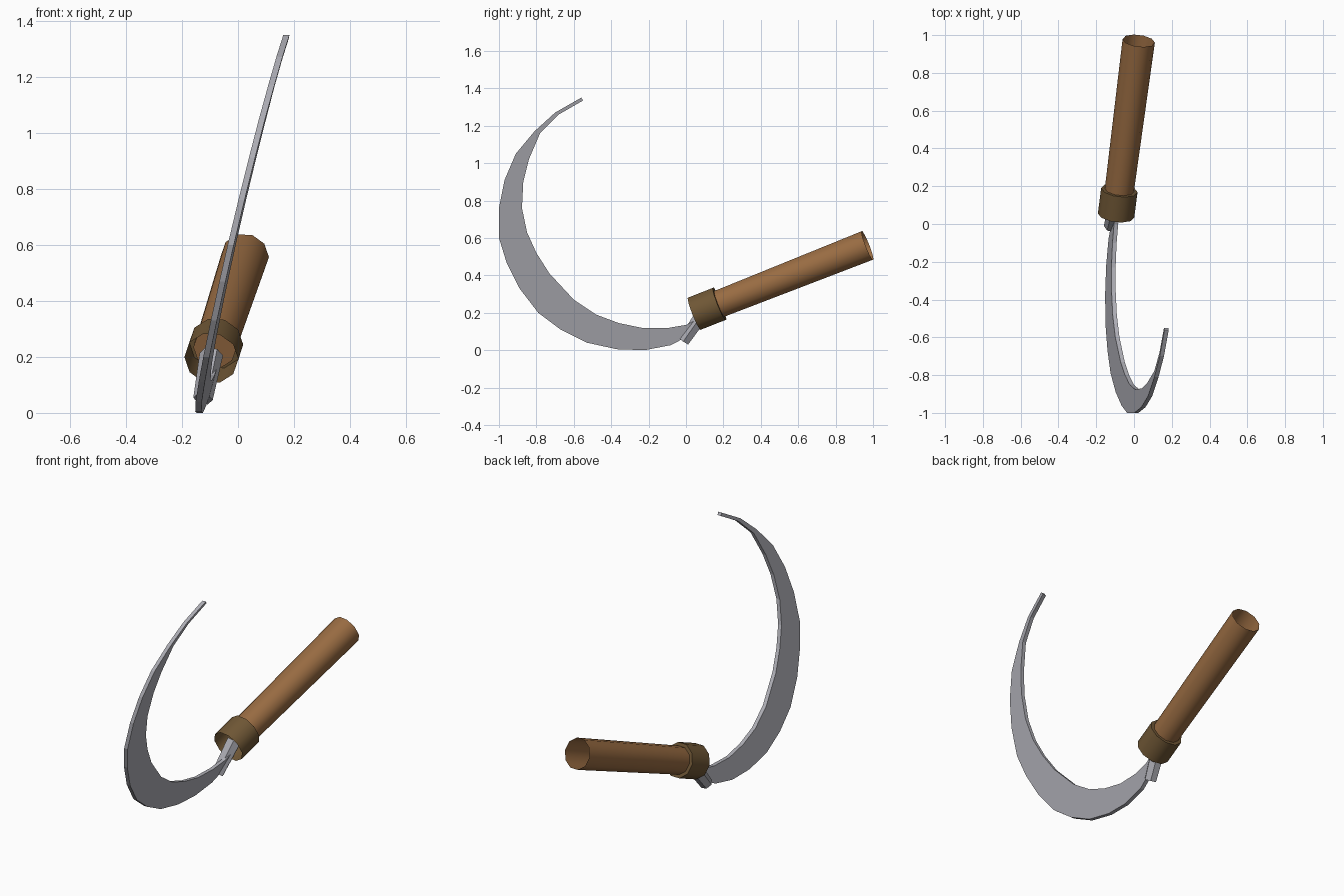
import bpy
import bmesh
import math
from mathutils import Vector

if "Cube" in bpy.data.objects:
    bpy.data.objects.remove(bpy.data.objects["Cube"], do_unlink=True)


def make_material(name, rgb):
    mat = bpy.data.materials.new(name)
    mat.use_nodes = True
    color = (*rgb, 1.0)
    mat.diffuse_color = color
    mat.node_tree.nodes["Principled BSDF"].inputs["Base Color"].default_value = color
    return mat


steel = make_material("grey steel", (0.42, 0.42, 0.46))
wood = make_material("brown wood", (0.32, 0.15, 0.055))
dark_wood = make_material("dark brown binding", (0.16, 0.095, 0.036))


def finish(name, bm, mat, smooth=False):
    bmesh.ops.recalc_face_normals(bm, faces=bm.faces)
    mesh = bpy.data.meshes.new(name)
    bm.to_mesh(mesh)
    bm.free()
    mesh.materials.append(mat)
    obj = bpy.data.objects.new(name, mesh)
    bpy.context.collection.objects.link(obj)
    if smooth:
        bpy.ops.object.select_all(action="DESELECT")
        obj.select_set(True)
        bpy.context.view_layer.objects.active = obj
        bpy.ops.object.shade_smooth_by_angle(angle=math.radians(40))
    return obj


def lathe(name, start, end, profile, sides, mat, smooth=True):
    """Spin (fraction along axis, radius) rings around the start-end axis; radius 0 closes."""
    start, end = Vector(start), Vector(end)
    axis = end - start
    side = axis.cross(Vector((1, 0, 0))).normalized()
    up = axis.cross(side).normalized()
    bm = bmesh.new()
    rings = []
    for t, radius in profile:
        ring = []
        for i in range(sides):
            a = math.tau * (i + 0.5) / sides
            offset = side * math.cos(a) + up * math.sin(a)
            ring.append(bm.verts.new(start + axis * t + offset * radius))
        rings.append(ring)
    for low, high in zip(rings, rings[1:]):
        for i in range(sides):
            j = (i + 1) % sides
            bm.faces.new((low[i], low[j], high[j], high[i]))
    bmesh.ops.remove_doubles(bm, verts=bm.verts, dist=0.0001)
    return finish(name, bm, mat, smooth)


# Handle and binding collar share one axis
front = Vector((-0.095, 0.045, 0.195))
back = Vector((0.025, 0.97, 0.56))
collar_back = front.lerp(back, 0.145)
lathe("handle", front.lerp(back, 0.1), back,
      [(0, 0), (0, 0.077), (1, 0.086)], 10, wood)
lathe("collar", front, collar_back,
      [(0, 0.097), (1, 0.097), (1, 0.07)], 10, dark_wood)

# Short tang joining the blade to the collar
lathe("tang", (-0.125, -0.012, 0.05), (-0.095, 0.1, 0.21),
      [(0, 0), (0, 0.035), (1, 0.042), (1, 0)], 6, steel, False)

# Crescent blade: outer and inner edges in the side plane, tip to root
outer = [(-.56, 1.35), (-.7, 1.27), (-.81, 1.17), (-.91, 1.05), (-.97, .91),
         (-1, .76), (-1, .6), (-.96, .47), (-.89, .33), (-.79, .2), (-.67, .11),
         (-.53, .04), (-.37, .005), (-.22, 0), (-.08, .027), (.01, .075)]
inner = [(-.55, 1.335), (-.68, 1.26), (-.78, 1.16), (-.84, 1.02), (-.87, .9),
         (-.877, .76), (-.85, .63), (-.8, .52), (-.73, .41), (-.6, .27), (-.48, .19),
         (-.36, .145), (-.23, .118), (-.1, .118), (0, .135), (.05, .16)]
bm = bmesh.new()


def blade_vert(point, shift):
    y, z = point
    return bm.verts.new((-0.127 + 0.043 * y + 0.24 * z + shift, y, z))


# Each cross-section is a thin rectangle, bridged to the next one
sections = [[blade_vert(p, s) for p, s in ((o, -.011), (o, .011), (i, .011), (i, -.011))]
            for o, i in zip(outer, inner)]
for a, b in zip(sections, sections[1:]):
    for k in range(4):
        n = (k + 1) % 4
        bm.faces.new((a[k], a[n], b[n], b[k]))
bm.faces.new(sections[0])
bm.faces.new(sections[-1])
finish("blade", bm, steel)
